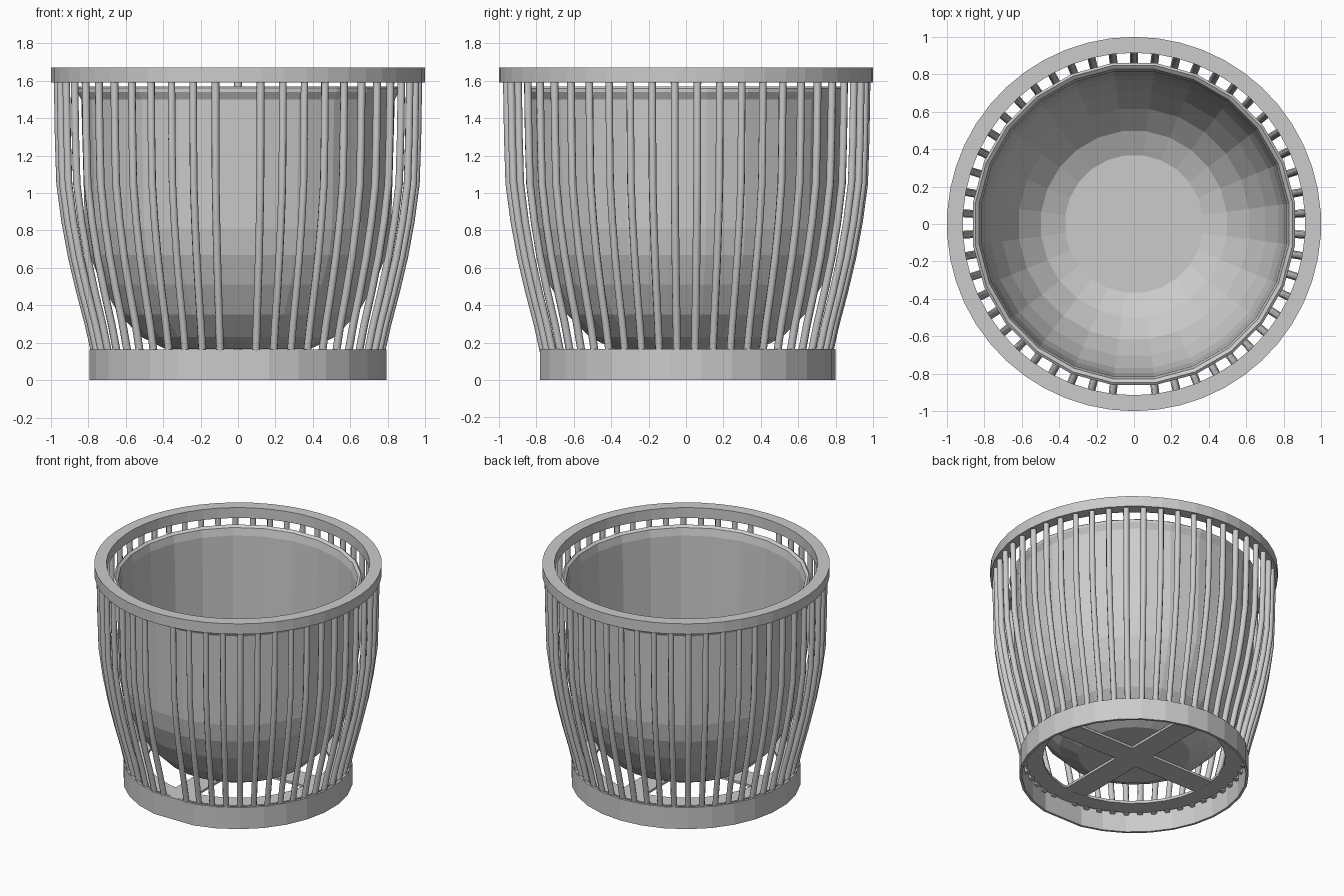
import bpy, bmesh
from math import sin, cos, pi, radians

cube = bpy.data.objects.get("Cube")
if cube:
    bpy.data.objects.remove(cube, do_unlink=True)

GREY = (0.6, 0.6, 0.6, 1)
grey = bpy.data.materials.new("plain_grey")
grey.use_nodes = True
grey.diffuse_color = GREY
grey.node_tree.nodes["Principled BSDF"].inputs["Base Color"].default_value = GREY


def add_object(name, data):
    obj = bpy.data.objects.new(name, data)
    data.materials.append(grey)
    bpy.context.collection.objects.link(obj)
    return obj


def lathe(name, profile, angles):
    """Turn a closed (radius, height) profile about z; zero radius makes a pole."""
    bm = bmesh.new()
    columns = []
    for a in angles:
        columns.append([bm.verts.new((r * sin(a), -r * cos(a), z)) for r, z in profile])
    n = len(profile)
    for i, col in enumerate(columns):
        nxt = columns[(i + 1) % len(columns)]
        for j in range(n):
            k = (j + 1) % n
            if profile[j][0] == 0 and profile[k][0] == 0:
                continue
            bm.faces.new((col[j], nxt[j], nxt[k], col[k]))
    bmesh.ops.remove_doubles(bm, verts=bm.verts, dist=0.0001)
    bmesh.ops.recalc_face_normals(bm, faces=bm.faces)
    mesh = bpy.data.meshes.new(name)
    bm.to_mesh(mesh)
    bm.free()
    return add_object(name, mesh)


def around(count, offset=0.0):
    return [2 * pi * (i + offset) / count for i in range(count)]


def band(inner, outer, low, high):
    return [(inner, low), (outer, low), (outer, high), (inner, high)]


# Rim hoop on top
lathe("top_hoop", band(0.915, 1.0, 1.59, 1.67), around(50))

# Foot hoop, with one wide flat facet at the front
lathe("base_hoop", band(0.78, 0.798, 0, 0.165), around(30)[1:])

# Support plate: a flat ring with two crossing arms
lathe("base_plate_ring", band(0.635, 0.765, 0.145, 0.165), around(30))
for name, size in (("base_arm_x", (1.32, 0.18)), ("base_arm_y", (0.18, 1.32))):
    bm = bmesh.new()
    bmesh.ops.create_cube(bm, size=1)
    bmesh.ops.scale(bm, vec=(*size, 0.018), verts=bm.verts)
    bmesh.ops.translate(bm, vec=(0, 0, 0.155), verts=bm.verts)
    mesh = bpy.data.meshes.new(name)
    bm.to_mesh(mesh)
    bm.free()
    add_object(name, mesh)

# Faceted bowl: outside going up, lip, then inside going down
outer = [(0, 0.167), (0.39, 0.167), (0.52, 0.23), (0.64, 0.35), (0.735, 0.51),
         (0.80, 0.67), (0.825, 0.81), (0.845, 1.5)]
lip = [(0.868, 1.54), (0.868, 1.56), (0.855, 1.57), (0.835, 1.555)]
inner = [(0.822, 1.5), (0.802, 0.81), (0.775, 0.68), (0.71, 0.525), (0.62, 0.37),
         (0.50, 0.25), (0.37, 0.19), (0, 0.19)]
lathe("bowl", outer + lip + inner, around(24, 0.5))

# Bent rods between the hoops, leaving out the one at the front
ROD = [(0.763, 0.135), (0.80, 0.3), (0.845, 0.47), (0.89, 0.66),
       (0.925, 0.85), (0.952, 1.05), (0.96, 1.3), (0.965, 1.6)]
curve = bpy.data.curves.new("rods", "CURVE")
curve.dimensions = "3D"
curve.bevel_depth = 0.021
curve.bevel_resolution = 2
curve.use_fill_caps = True
for a in around(50)[1:]:
    spline = curve.splines.new("POLY")
    spline.points.add(len(ROD) - 1)
    for point, (r, z) in zip(spline.points, ROD):
        point.co = (r * sin(a), -r * cos(a), z, 1)
add_object("rods", curve)
